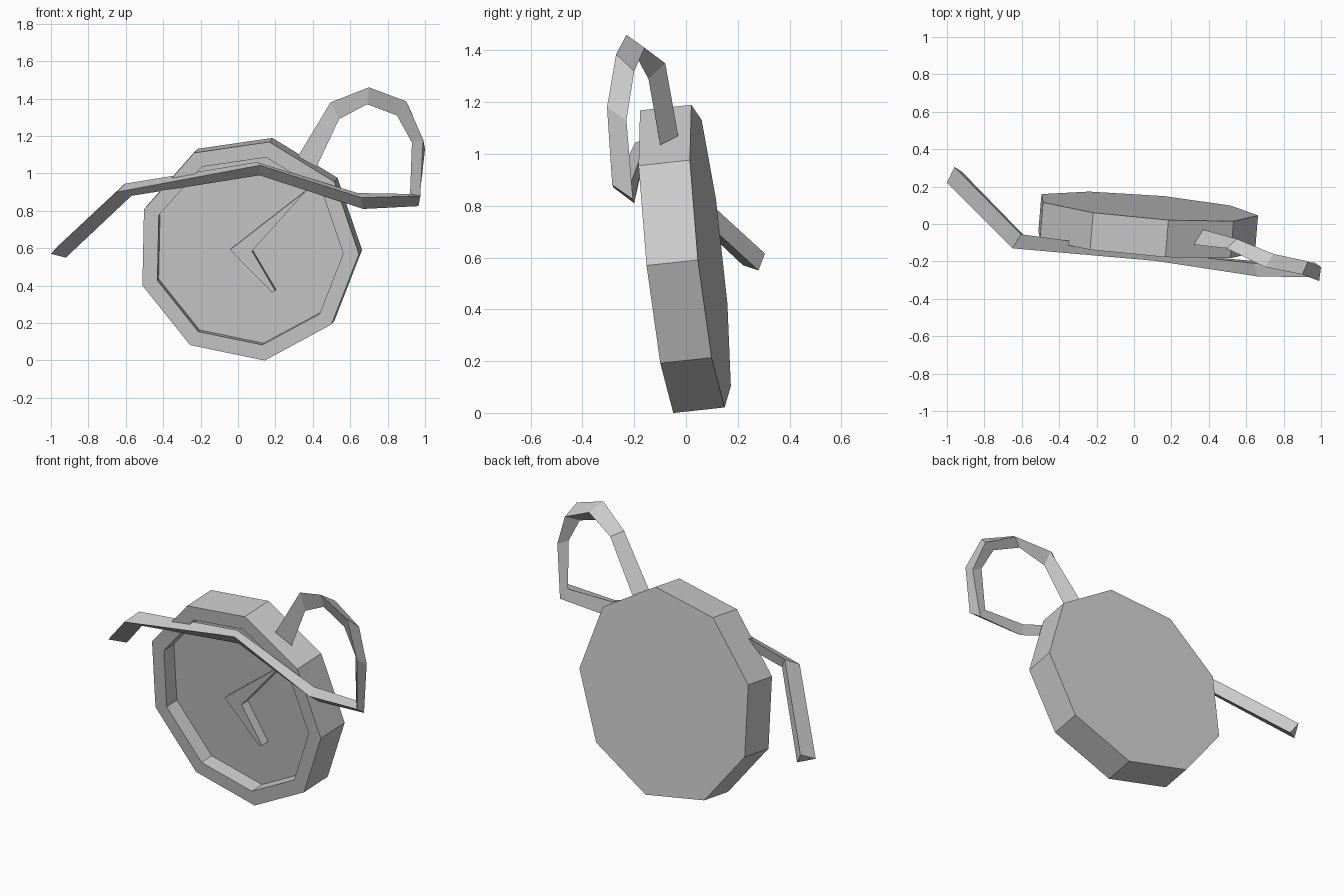
import bpy, bmesh, math
from mathutils import Vector

# Tilted frame of the dial: n points into the body, u across, v up
n = Vector((0.082, 0.99, 0.107)).normalized()
u = (Vector((1, 0, 0)) - n * n.x).normalized()
v = u.cross(n)
centre = Vector((0.052, -0.105, 0.587))


def place(a, b, depth):
    return centre + u * a + v * b + n * depth


def loft(name, rings):
    """Skin a list of equal rings and cap both ends."""
    bm = bmesh.new()
    rows = [[bm.verts.new(p) for p in r] for r in rings]
    k = len(rows[0])
    for r, s in zip(rows, rows[1:]):
        for i in range(k):
            j = (i + 1) % k
            bm.faces.new((r[i], r[j], s[j], s[i]))
    bm.faces.new(rows[0])
    bm.faces.new(rows[-1][::-1])
    bmesh.ops.recalc_face_normals(bm, faces=bm.faces)
    me = bpy.data.meshes.new(name)
    bm.to_mesh(me)
    bm.free()
    ob = bpy.data.objects.new(name, me)
    bpy.context.collection.objects.link(ob)
    return ob


def nine_sided(radius, depth):
    angles = [math.radians(-81.2 + 40 * i) for i in range(9)]
    return [place(radius * math.cos(t), radius * math.sin(t), depth) for t in angles]


# Watch case: back, side wall, front rim, recessed dial
loft("watch_case", [nine_sided(0.597, 0.2), nine_sided(0.597, 0),
                    nine_sided(0.512, 0), nine_sided(0.512, 0.085)])

# Pair of tapered hands as one raised V on the dial
hand = [(-0.098, 0.0), (0.128, -0.228), (0.145, -0.218), (0.02, -0.006), (0.315, 0.325)]
loft("watch_hands", [[place(a, b, d) for a, b in hand] for d in (0.087, 0.033)])

# Three-sided cord: front, inner and back corner at each bend
cord = [
    ((-1.00, 0.22, 0.57), (-0.96, 0.305, 0.615), (-0.92, 0.28, 0.55)),
    ((-0.65, -0.13, 0.90), (-0.605, -0.055, 0.945), (-0.57, -0.08, 0.88)),
    ((0.115, -0.197, 1.043), (0.10, -0.15, 1.06), (0.115, -0.16, 0.99)),
    ((0.66, -0.28, 0.87), (0.64, -0.21, 0.895), (0.67, -0.20, 0.81)),
    ((0.975, -0.285, 0.88), (0.92, -0.215, 0.89), (0.965, -0.205, 0.825)),
    ((0.99, -0.305, 1.18), (0.93, -0.235, 1.165), (1.00, -0.23, 1.13)),
    ((0.90, -0.27, 1.385), (0.85, -0.225, 1.31), (0.93, -0.20, 1.32)),
    ((0.70, -0.23, 1.46), (0.69, -0.188, 1.37), (0.745, -0.16, 1.41)),
    ((0.495, -0.13, 1.38), (0.54, -0.145, 1.29), (0.55, -0.08, 1.35)),
    ((0.32, -0.11, 1.09), (0.42, -0.10, 1.035), (0.37, -0.03, 1.07)),
]
loft("cord", cord)
